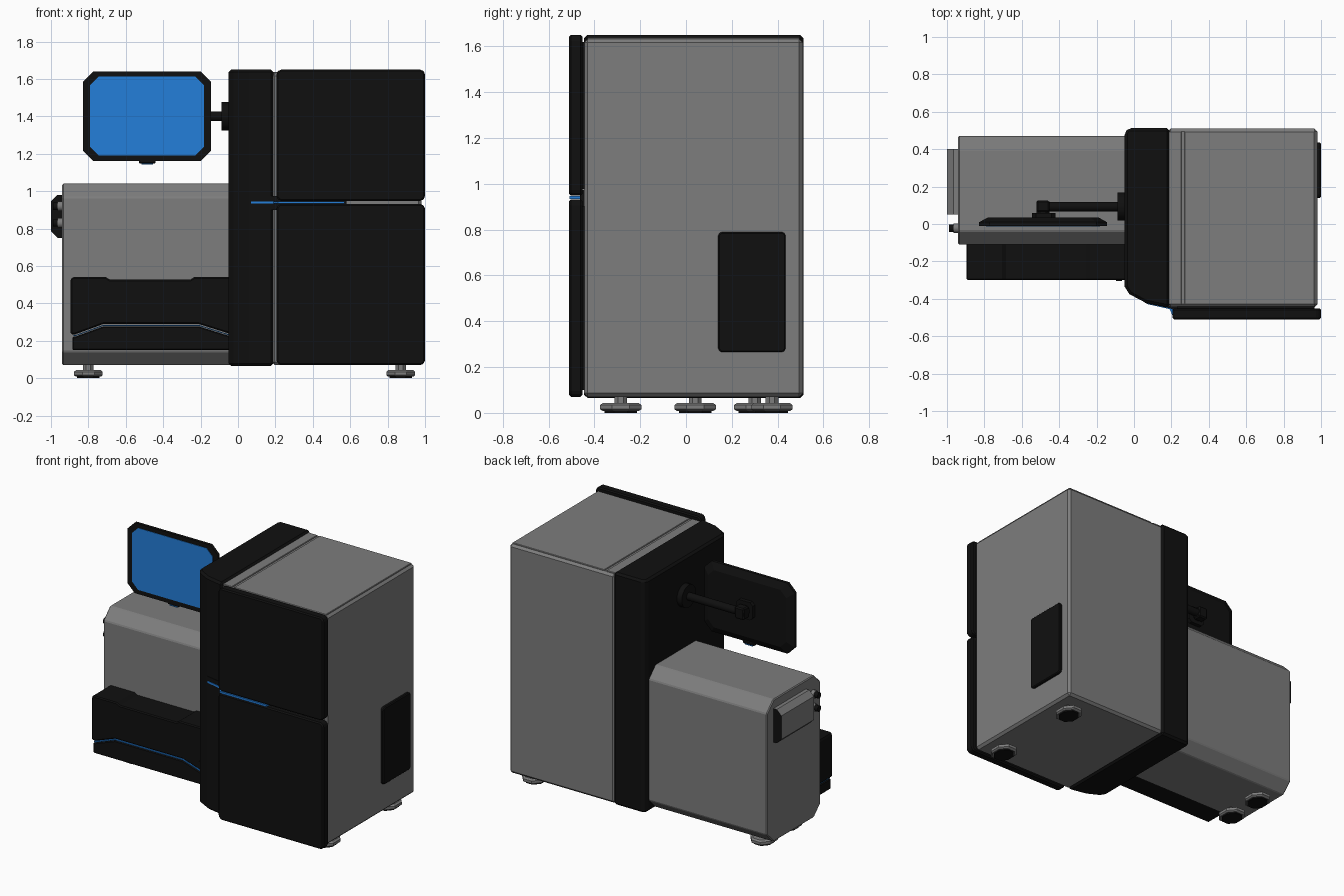
import bpy, bmesh, math
from mathutils import Vector

if "Cube" in bpy.data.objects:
    bpy.data.objects.remove(bpy.data.objects["Cube"])


def material(name, rgb):
    m = bpy.data.materials.new(name)
    m.diffuse_color = (*rgb, 1)
    m.use_nodes = True
    m.node_tree.nodes["Principled BSDF"].inputs["Base Color"].default_value = m.diffuse_color
    return m


GREY = material("panel grey", (0.205, 0.205, 0.205))
BLACK = material("gloss black", (0.005, 0.005, 0.005))
BLUE = material("light blue", (0.017, 0.21, 0.70))

PLACE = {
    "x": lambda p, d: Vector((d, p[0], p[1])),
    "y": lambda p, d: Vector((p[0], d, p[1])),
    "z": lambda p, d: Vector((p[0], p[1], d)),
}


def loft(name, axis, sections, mat, bevel=0, smooth=False):
    """Join outlines, given as (points, depth), along an axis."""
    bm = bmesh.new()
    rings = [[bm.verts.new(PLACE[axis](p, d)) for p in pts] for pts, d in sections]
    n = len(rings[0])
    for a, b in zip(rings, rings[1:]):
        for i in range(n):
            bm.faces.new((a[i], a[(i + 1) % n], b[(i + 1) % n], b[i]))
    bm.faces.new(rings[0])
    bm.faces.new(rings[-1])
    bmesh.ops.recalc_face_normals(bm, faces=bm.faces)
    mesh = bpy.data.meshes.new(name)
    bm.to_mesh(mesh)
    bm.free()
    obj = bpy.data.objects.new(name, mesh)
    bpy.context.collection.objects.link(obj)
    mesh.materials.append(mat)
    if bevel:
        mod = obj.modifiers.new("edge", "BEVEL")
        mod.width, mod.segments = bevel, 1
        mod.limit_method, mod.angle_limit = "ANGLE", math.radians(40)
    if smooth:
        bpy.context.view_layer.objects.active = obj
        obj.select_set(True)
        bpy.ops.object.shade_smooth_by_angle(angle=math.radians(35))
        obj.select_set(False)
    return obj


def prism(name, axis, pts, a, b, mat, bevel=0):
    return loft(name, axis, [(pts, a), (pts, b)], mat, bevel)


def chamfered(x0, x1, y0, y1, c):
    return [(x0 + c, y0), (x1 - c, y0), (x1, y0 + c), (x1, y1 - c),
            (x1 - c, y1), (x0 + c, y1), (x0, y1 - c), (x0, y0 + c)]


def box(name, x, y, z, mat, bevel=0):
    pts = [(x[0], y[0]), (x[1], y[0]), (x[1], y[1]), (x[0], y[1])]
    return prism(name, "z", pts, *z, mat, bevel)


def ring(u, v, ru, rv=None, n=16):
    rv = rv or ru
    return [(u + ru * math.cos(math.tau * (i + .5) / n),
             v + rv * math.sin(math.tau * (i + .5) / n)) for i in range(n)]


def rod(name, axis, u, v, r, a, b, mat, n=16):
    pts = ring(u, v, r, n=n)
    return loft(name, axis, [(pts, a), (pts, b)], mat, smooth=True)


# Main cabinet with raised top lid and seam strip
box("cabinet", (0.18, 0.98), (-0.445, 0.51), (0.07, 1.632), GREY, 0.016)
box("cabinet_top_lid", (0.27, 0.965), (-0.43, 0.495), (1.62, 1.638), GREY, 0.003)
box("cabinet_top_strip", (0.185, 0.255), (-0.43, 0.495), (1.62, 1.638), GREY, 0.003)
prism("side_vent", "x", chamfered(0.14, 0.435, 0.265, 0.79, 0.012),
      0.97, 1.0, BLACK, 0.006)

# Front doors
for name, z0, z1 in (("upper_door", 0.948, 1.65), ("lower_door", 0.07, 0.932)):
    prism(name, "y", chamfered(0.206, 1.0, z0, z1, 0.018), -0.51, -0.452, BLACK, 0.008)
    box(name + "_spacer", (0.23, 0.965), (-0.46, -0.44),
        (z0 + 0.03, z1 - 0.03), BLACK)

# Dark column with a faceted front corner
front = [(-0.05, -0.335), (-0.025, -0.375), (0.06, -0.42), (0.19, -0.447)]
prism("column", "z", front + [(0.19, 0.512), (-0.03, 0.512), (-0.05, 0.49)],
      0.065, 1.65, BLACK, 0.014)

# Light bar wrapping from the column into the door gap
prism("light_bar_mount", "z", [(0.06, -0.423), (0.19, -0.450), (0.22, -0.462),
      (0.58, -0.462), (0.58, -0.43), (0.06, -0.40)], 0.90, 0.975, BLACK)
prism("light_bar", "z", [(0.07, -0.428), (0.19, -0.455), (0.215, -0.508),
      (0.57, -0.508), (0.57, -0.44), (0.07, -0.40)], 0.933, 0.946, BLUE)

# Side housing with chamfered long edges
prism("side_housing", "x", chamfered(-0.11, 0.47, 0.07, 1.04, 0.072),
      -0.94, -0.03, GREY, 0.006)

# Side control box with dark ends
panel = prism("side_control_box", "y", [(-0.93, 0.75), (-0.965, 0.75), (-1.0, 0.785),
              (-1.0, 0.945), (-0.965, 0.98), (-0.93, 0.98)], 0.05, 0.40, GREY)
panel.data.materials.append(BLACK)
for f in panel.data.polygons:
    f.material_index = int(abs(f.normal.y) > 0.9)
for z in (0.83, 0.92):
    rod("knob_base", "x", -0.022, z, 0.026, -0.965, -0.935, GREY)
    rod("knob", "x", -0.022, z, 0.02, -0.99, -0.96, BLACK)

# Front tray: upper shell, lower shell and the light line in the groove
wave = [(-0.895, 0.235), (-0.87, 0.235), (-0.72, 0.29), (-0.21, 0.29), (-0.035, 0.235)]
prism("tray_upper", "y", wave + [(-0.035, 0.54), (-0.235, 0.54), (-0.255, 0.527),
      (-0.685, 0.527), (-0.705, 0.54), (-0.885, 0.54), (-0.895, 0.53)],
      -0.30, -0.10, BLACK, 0.008)
low = [(x, z - 0.013) for x, z in wave]
low[0] = (-0.885, low[0][1])
prism("tray_lower", "y", low + [(-0.035, 0.15), (-0.885, 0.15)],
      -0.298, -0.10, BLACK, 0.006)
line = [(max(x, -0.88), z - 0.005) for x, z in wave]
prism("tray_light_line", "y", line + [(x, z - 0.005) for x, z in reversed(line)],
      -0.296, -0.12, BLUE)
rod("tray_button", "y", -0.08, 0.295, 0.016, -0.305, -0.29, BLACK)

# Monitor with tapered back and inset-look screen
full = chamfered(-0.828, -0.145, 1.16, 1.64, 0.055)
back = chamfered(-0.78, -0.19, 1.205, 1.595, 0.045)
loft("monitor", "y", [(full, -0.01), (full, 0.01), (back, 0.035)], BLACK)
prism("screen", "y", chamfered(-0.79, -0.183, 1.19, 1.612, 0.045), -0.013, -0.008, BLUE)
box("monitor_sensor", (-0.53, -0.44), (-0.005, 0.02), (1.148, 1.17), BLACK, 0.005)
box("monitor_sensor_light", (-0.515, -0.455), (-0.003, 0.017), (1.142, 1.149), BLUE)

# Monitor arm
prism("arm_plate", "y", chamfered(-0.545, -0.42, 1.34, 1.46, 0.02), 0.03, 0.06, BLACK)
rod("arm_joint", "y", -0.487, 1.4, 0.035, 0.05, 0.12, BLACK)
box("arm_knuckle", (-0.522, -0.452), (0.065, 0.125), (1.36, 1.44), BLACK, 0.008)
rod("arm_rod", "x", 0.093, 1.4, 0.026, -0.47, -0.07, BLACK)
rod("arm_mount", "x", 0.093, 1.4, 0.077, -0.087, -0.04, BLACK)

# Levelling feet
for x, y in ((0.87, -0.285), (0.87, 0.375), (-0.80, 0.04), (-0.80, 0.30)):
    wide, mid = ring(x, y, 0.083, 0.098, 8), ring(x, y, 0.072, 0.085, 8)
    loft("foot", "z", [(mid, 0.008), (wide, 0.016), (wide, 0.034), (mid, 0.043)], GREY)
    prism("foot_pad", "z", ring(x, y, 0.065, 0.077, 8), 0.0, 0.009, BLACK)
    rod("foot_stem", "z", x, y, 0.03, 0.04, 0.08, GREY, 8)
